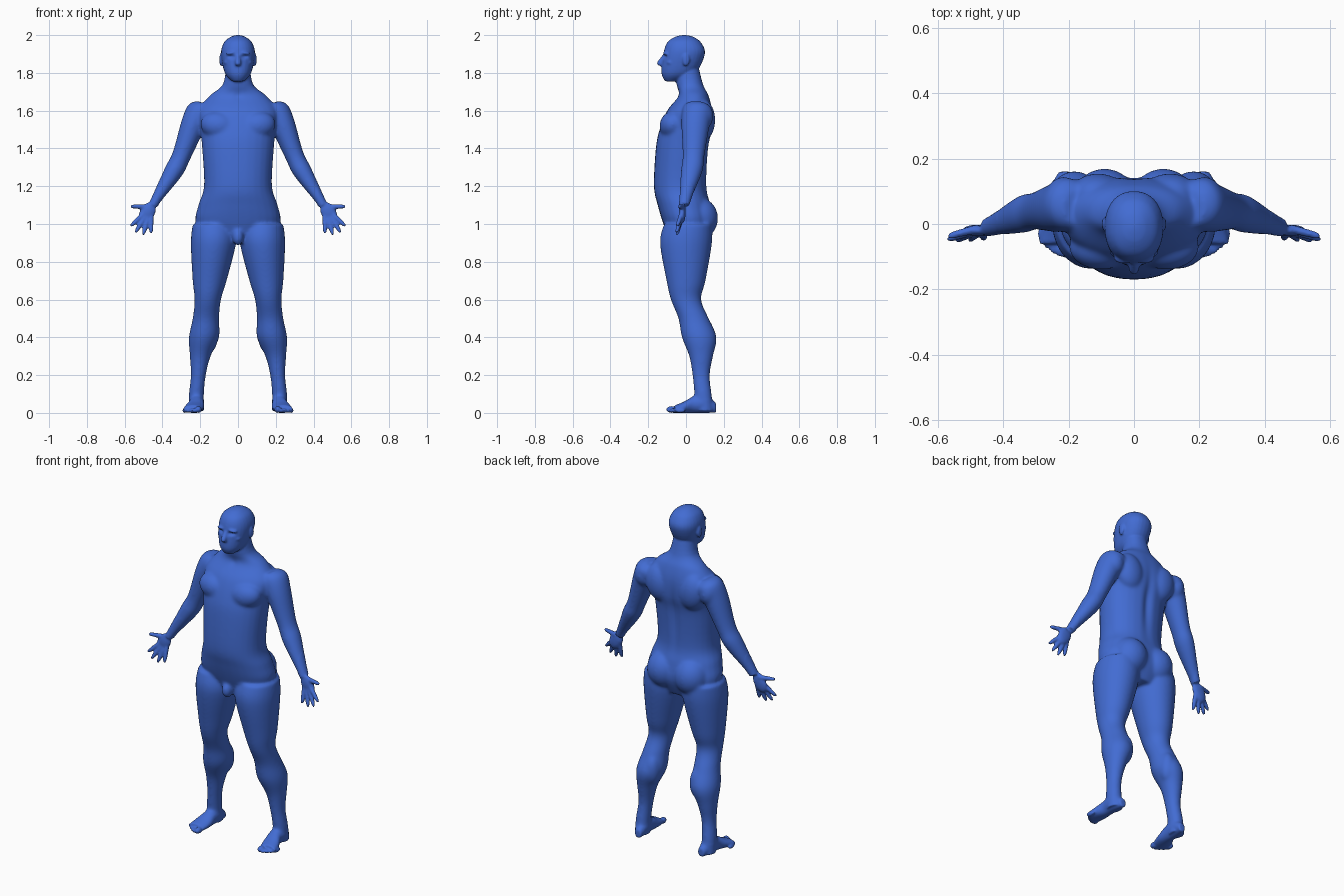
import bpy, bmesh, math
from mathutils import Vector, Matrix

cube = bpy.data.objects.get("Cube")
if cube:
    bpy.data.objects.remove(cube, do_unlink=True)

SIDES = 28
X, Y, Z = Vector((1, 0, 0)), Vector((0, 1, 0)), Vector((0, 0, 1))
ACROSS_ARM = Vector((.9, 0, .45))
bm = bmesh.new()


def spline(a, b, c, d, t):
    """Catmull-Rom value between b and c."""
    linear, square, cube_term = c - a, 2 * a - 5 * b + 4 * c - d, 3 * (b - c) + d - a
    return b + t * (linear + t * (square + t * cube_term)) / 2


def resample(rows, steps=5):
    padded = [rows[0], *rows, rows[-1]]
    result = []
    for i in range(len(rows) - 1):
        columns = list(zip(*padded[i:i + 4]))
        for step in range(steps):
            result.append([spline(*column, step / steps) for column in columns])
    return result + [rows[-1]]


def loft(rows, u, v, side=1, power=2):
    """Closed skin through rings given as (x, y, z, radius along u, radius along v)."""
    rings = []
    for x, y, z, radius_u, radius_v in resample(rows):
        ring = []
        for k in range(SIDES):
            angle = math.tau * k / SIDES
            across, along = [math.copysign(abs(w) ** (2 / power), w)
                             for w in (math.cos(angle), math.sin(angle))]
            point = Vector((x, y, z)) + u * (radius_u * across) + v * (radius_v * along)
            point.x *= side
            ring.append(bm.verts.new(point))
        rings.append(ring)
    faces = [bm.faces.new(rings[0]), bm.faces.new(rings[-1])]
    for lower, upper in zip(rings, rings[1:]):
        for k in range(SIDES):
            faces.append(bm.faces.new((lower[k - 1], lower[k], upper[k], upper[k - 1])))
    bmesh.ops.recalc_face_normals(bm, faces=faces)


def upright(rows):
    """Loft a centred part from rows of (height, depth position, half width, half depth)."""
    loft([(0, y, z, width, depth) for z, y, width, depth in rows], X, Y, power=2.2)


def limb(rows, across, side):
    """Loft a limb from rows of (x, y, z, radius), slightly deeper than wide."""
    loft([(x, y, z, radius, radius * 1.15) for x, y, z, radius in rows], across, Y, side)


def blob(centre, size, side=1, tilt=0):
    """Ellipsoid muscle or feature, tilted about the y axis."""
    x, y, z = centre
    matrix = (Matrix.Translation((x * side, y, z))
              @ Matrix.Rotation(tilt * side, 4, "Y")
              @ Matrix.Diagonal((*size, 1)))
    bmesh.ops.create_uvsphere(bm, u_segments=24, v_segments=16, radius=1, matrix=matrix)


def finger(angle, length, side):
    """Tapered finger fanning out from the wrist at an angle from straight down."""
    wrist = Vector((.46, -.01, 1.09))
    direction = Vector((math.sin(angle), -.25, -math.cos(angle)))
    rows = []
    for reach, thickness in ((.2, .014), (.7, .012), (.9, .01), (1, .005)):
        rows.append((*(wrist + direction * length * reach), thickness, thickness))
    loft(rows, direction.cross(Y).normalized(), Y, side)


# Torso and neck
upright([(.9, .01, .1, .09), (1, .01, .22, .13), (1.1, -.01, .21, .14),
         (1.2, -.03, .18, .14), (1.4, -.02, .19, .14), (1.5, 0, .2, .14),
         (1.6, .02, .21, .12), (1.68, .04, .15, .08), (1.74, .02, .08, .07),
         (1.86, 0, .06, .06)])

# Skull and jaw
upright([(1.755, -.08, .03, .03), (1.8, -.04, .07, .09), (1.9, -.01, .09, .11),
         (1.96, -.01, .075, .09), (1.99, -.01, .04, .05), (2, -.01, .01, .01)])

# Nose, lips, chin and groin
upright([(1.9, -.11, .01, .01), (1.85, -.135, .016, .02), (1.835, -.12, .01, .01)])
for lip_height in (1.817, 1.804):
    blob((0, -.112, lip_height), (.025, .016, .007))
blob((0, -.1, 1.775), (.03, .02, .02))
blob((0, -.1, .93), (.03, .035, .045))

leg = [(.13, .01, 1, .11), (.13, 0, .9, .12), (.15, 0, .7, .09), (.16, 0, .6, .07),
       (.17, .04, .5, .07), (.18, .07, .4, .08), (.2, .08, .3, .055), (.21, .08, .2, .04),
       (.22, .09, .1, .04), (.22, .1, .01, .04)]
arm = [(.17, .05, 1.63, .05), (.2, .06, 1.6, .07), (.24, .05, 1.52, .065),
       (.3, .04, 1.36, .05), (.34, .03, 1.28, .05), (.42, 0, 1.15, .03),
       (.45, -.01, 1.1, .024)]
# Foot from heel to ball: x, y, half width, half height
foot = [(.21, .16, .02, .025), (.22, .1, .04, .05), (.22, .04, .04, .045),
        (.23, -.01, .05, .03), (.24, -.06, .05, .02)]

for side in (1, -1):
    limb(leg, X, side)
    limb(arm, ACROSS_ARM, side)
    loft([(x, y, height, width, height) for x, y, width, height in foot], X, Z, side)
    # Palm, four fingers and thumb
    blob((.48, -.02, 1.06), (.04, .018, .06), side, -.5)
    for angle, length in ((0, .14), (.28, .155), (.55, .16), (.82, .15), (1.6, .11)):
        finger(angle, length, side)
    # Toes, the big one on the inside
    for k in range(5):
        size = .012 if k else .018
        blob((.21 + .018 * k, -.078 + .003 * k * k, size), (size, .026, size), side)
    # Chest, shoulder blade, back of shoulder, buttock and calf
    blob((.1, -.07, 1.52), (.1, .07, .075), side, -.2)
    blob((.11, .09, 1.55), (.085, .065, .11), side, .2)
    blob((.215, .07, 1.57), (.06, .075, .08), side)
    blob((.09, .07, 1.03), (.1, .1, .11), side)
    blob((.15, .1, .41), (.045, .05, .09), side)
    # Brow, cheek and ear
    blob((.034, -.102, 1.905), (.03, .02, .009), side, .1)
    blob((.05, -.08, 1.855), (.025, .025, .018), side)
    blob((.09, 0, 1.87), (.009, .02, .034), side)

mesh = bpy.data.meshes.new("body")
bm.to_mesh(mesh)
bm.free()
body = bpy.data.objects.new("body", mesh)
bpy.context.collection.objects.link(body)
bpy.context.view_layer.objects.active = body
body.select_set(True)

# Fuse the parts into one skin
remesh = body.modifiers.new("fuse", "REMESH")
remesh.mode = "VOXEL"
remesh.voxel_size = .006
bpy.ops.object.modifier_apply(modifier=remesh.name)

# Relax the large muscles strongly, and the face, hands and feet lightly
group = body.vertex_groups.new(name="large_muscles")
group.add([v.index for v in body.data.vertices
           if .07 < v.co.z < 1.74 and abs(v.co.x) < .42], 1, "REPLACE")
for name, rounds, vertex_group in (("relax_muscles", 28, group.name), ("relax_all", 3, "")):
    smooth = body.modifiers.new(name, "SMOOTH")
    smooth.factor = .5
    smooth.iterations = rounds
    smooth.vertex_group = vertex_group
    bpy.ops.object.modifier_apply(modifier=name)

# Soft hollows mirrored in x: eye socket, throat notch and spine
hollows = [(Vector((.034, -.115, 1.886)), (.018, .04, .009), .012),
           (Vector((0, -.08, 1.68)), (.02, .04, .02), .01),
           (Vector((0, .13, 1.38)), (.025, .06, .17), -.014)]
for vertex in body.data.vertices:
    x, y, z = vertex.co
    for centre, spread, push in hollows:
        offset = Vector((abs(x), y, z)) - centre
        distance = sum((o / s) ** 2 for o, s in zip(offset, spread))
        vertex.co.y += push * math.exp(-distance)

skin = bpy.data.materials.new("blue_skin")
skin.use_nodes = True
colour = (.055, .15, .65, 1)
skin.diffuse_color = colour
skin.node_tree.nodes["Principled BSDF"].inputs["Base Color"].default_value = colour
body.data.materials.clear()
body.data.materials.append(skin)
bpy.ops.object.shade_smooth()
